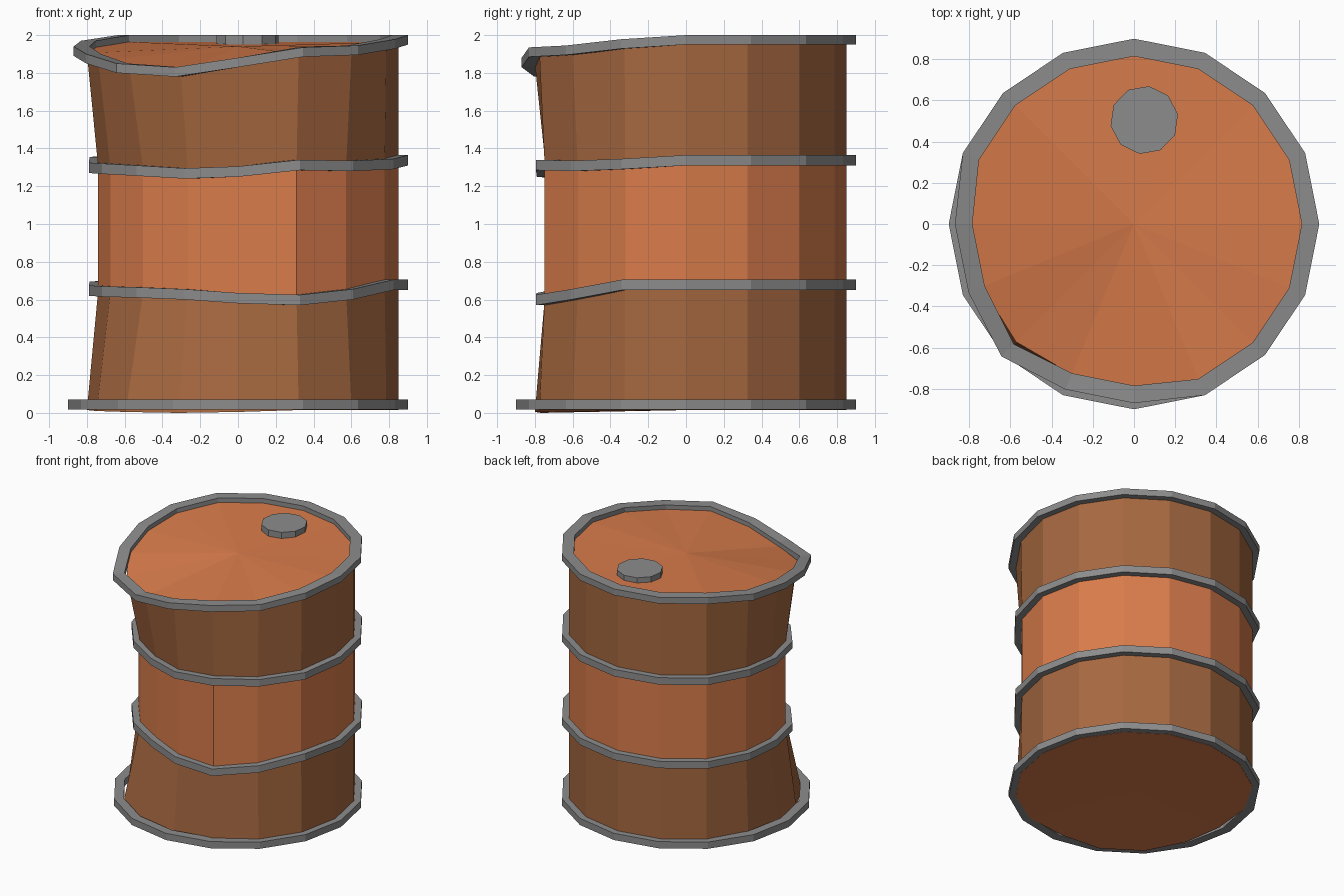
import bpy, bmesh, math

if "Cube" in bpy.data.objects:
    bpy.data.objects.remove(bpy.data.objects["Cube"])

N = 16
FIRST = 7   # dents cover side vertices 7..15 (back-left round to front-right)


def mat(name, col):
    m = bpy.data.materials.new(name)
    m.diffuse_color = (*col, 1)
    m.use_nodes = True
    m.node_tree.nodes["Principled BSDF"].inputs["Base Color"].default_value = m.diffuse_color
    return m


ORANGE = mat("orange paint", (0.694, 0.202, 0.070))
BROWN = mat("rusty brown", (0.381, 0.138, 0.051))
GREY = mat("grey metal", (0.262, 0.262, 0.262))

# Inward push and downward sag of each level, per vertex 7..15
ZERO = [0] * 9
PUSH_BASE = [.02, .05, .04, .01, .02, .05, .01, 0, 0]
PUSH_MID = [.05, .11, .12, .14, .16, .11, .04, .04, .01]
PUSH_TOP = [.02, .05, .05, .04, .06, .05, .01, 0, 0]
PUSH_RIM = [0, .03, .03, -.01, .03, .03, 0, 0, 0]
SAG_BASE = [0, 0, .005, .01, .015, .01, 0, 0, 0]
SAG_LOW = [.01, .03, .035, .04, .05, .07, .08, .05, 0]
SAG_HIGH = [.01, .04, .045, .055, .07, .06, .025, .03, .02]
SAG_TOP = [.03, .06, .10, .15, .17, .12, .065, .055, .022]


def loop(bm, r, z, push, sag):
    """One sixteen-sided loop, dented by the tables."""
    out = []
    for i in range(N):
        k = i - FIRST
        p, s = (push[k], sag[k]) if k >= 0 else (0, 0)
        a = 2 * math.pi * i / N
        out.append(bm.verts.new(((r - p) * math.cos(a), (r - p) * math.sin(a), z - s)))
    return out


def bridge(bm, a, b, mi=0):
    for i in range(N):
        j = (i + 1) % N
        bm.faces.new((a[i], a[j], b[j], b[i])).material_index = mi


def finish(bm, name, mats):
    bmesh.ops.recalc_face_normals(bm, faces=bm.faces[:])
    me = bpy.data.meshes.new(name)
    bm.to_mesh(me)
    bm.free()
    for m in mats:
        me.materials.append(m)
    ob = bpy.data.objects.new(name, me)
    bpy.context.collection.objects.link(ob)
    return ob


# Barrel wall in three bands, closed by the floor and the lid
bm = bmesh.new()
rows = [loop(bm, .85, .015, PUSH_BASE, SAG_BASE),
        loop(bm, .85, .68, PUSH_MID, SAG_LOW),
        loop(bm, .85, 1.34, PUSH_MID, SAG_HIGH),
        loop(bm, .85, 1.965, PUSH_TOP, SAG_TOP)]
for k in range(3):
    bridge(bm, rows[k], rows[k + 1], 0 if k == 1 else 1)
for row, z in ((rows[0], .015), (rows[3], 1.94)):
    c = bm.verts.new((0, 0, z))
    for i in range(N):
        bm.faces.new((row[i], row[(i + 1) % N], c)).material_index = 0
finish(bm, "barrel_body", [ORANGE, BROWN])


# Square-section hoops
def hoop(name, r_in, z0, z1, push, sag):
    bm = bmesh.new()
    prof = [(r_in, z0), (.9, z0), (.9, z1), (r_in, z1)]
    ls = [loop(bm, r, z, push, sag) for r, z in prof]
    for k in range(4):
        bridge(bm, ls[k], ls[(k + 1) % 4])
    finish(bm, name, [GREY])


hoop("bottom_rim", .83, .017, .07, ZERO, ZERO)
hoop("lower_hoop", .82, .65, .705, PUSH_MID, SAG_LOW)
hoop("upper_hoop", .82, 1.31, 1.365, PUSH_MID, SAG_HIGH)
hoop("top_rim", .815, 1.95, 2.0, PUSH_RIM, SAG_TOP)

# Filler cap on the lid
bpy.ops.mesh.primitive_cylinder_add(vertices=10, radius=.166, depth=.065,
                                    location=(.05, .505, 1.9675),
                                    rotation=(0, 0, math.radians(-8)))
cap = bpy.context.object
cap.name = "filler_cap"
cap.data.materials.append(GREY)
